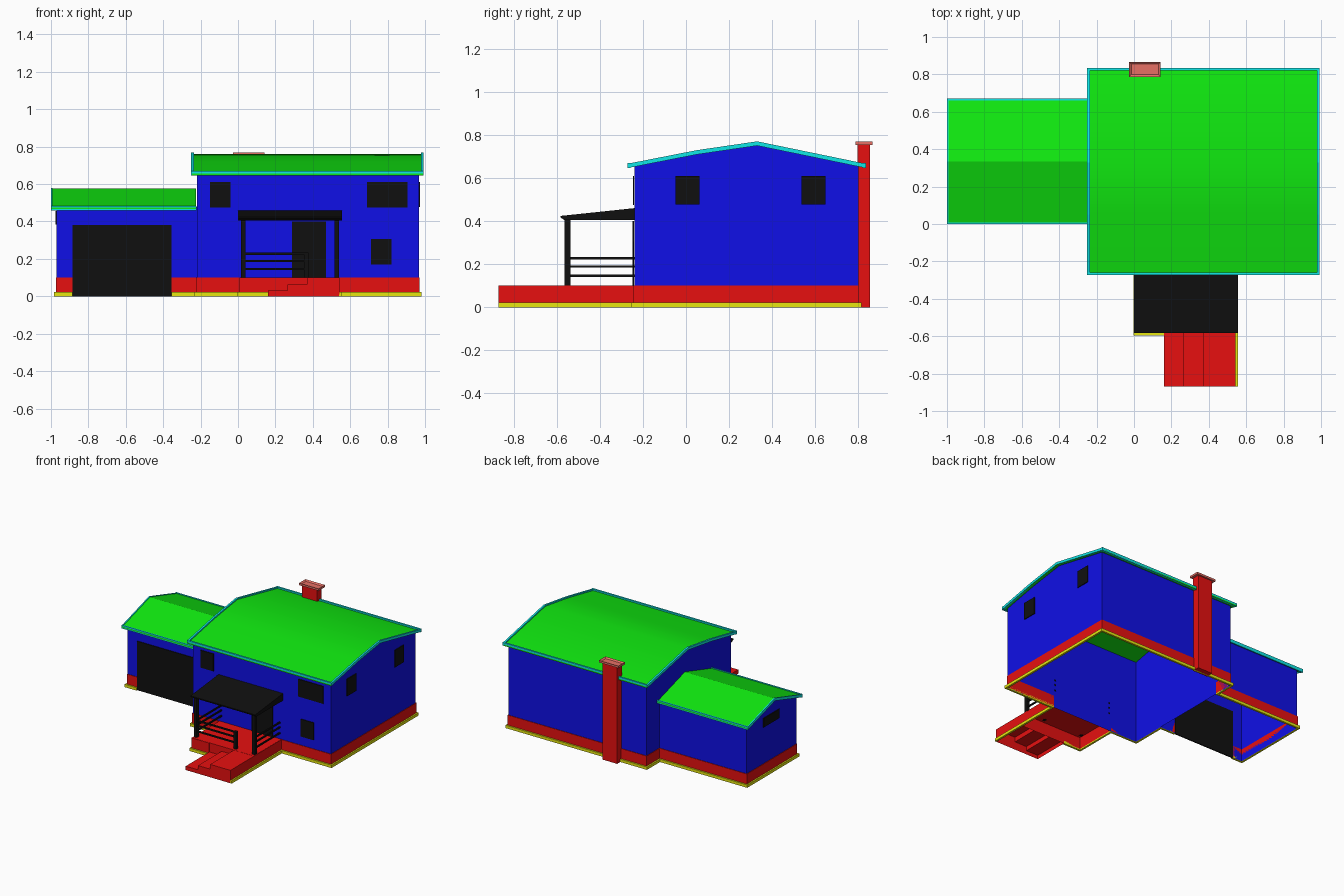
import bpy, bmesh, math
from mathutils import Vector

if "Cube" in bpy.data.objects:
    bpy.data.objects.remove(bpy.data.objects["Cube"])


def material(name, rgb):
    m = bpy.data.materials.new(name)
    m.diffuse_color = (*rgb, 1)
    m.use_nodes = True
    m.node_tree.nodes["Principled BSDF"].inputs["Base Color"].default_value = m.diffuse_color
    return m


LO, HI = 0.005, 0.8
BLUE = material("blue wall", (LO, LO, HI))
RED = material("red base", (HI, LO, LO))
GREEN = material("green roof", (LO, HI, LO))
CYAN = material("cyan trim", (LO, HI, HI))
YELLOW = material("yellow sill", (HI, HI, LO))
BLACK = material("black fittings", (LO, LO, LO))
PINK = material("pale red cap", (HI, 0.16, 0.13))


def finish(name, bm, mat):
    me = bpy.data.meshes.new(name)
    bm.to_mesh(me)
    bm.free()
    me.materials.append(mat)
    ob = bpy.data.objects.new(name, me)
    bpy.context.collection.objects.link(ob)
    return ob


def prism(name, profile, a, b, mat, axis="x", drop=None):
    """Extrude a (y,z) profile along x, or an (x,z) profile along y.
    drop(face) picks faces to leave open."""
    bm = bmesh.new()
    put = (lambda t, p: (t, p[0], p[1])) if axis == "x" else (lambda t, p: (p[0], t, p[1]))
    f = bm.faces.new([bm.verts.new(put(a, p)) for p in profile])
    r = bmesh.ops.extrude_face_region(bm, geom=[f])
    d = Vector((b - a, 0, 0)) if axis == "x" else Vector((0, b - a, 0))
    bmesh.ops.translate(bm, vec=d, verts=[v for v in r["geom"] if isinstance(v, bmesh.types.BMVert)])
    bmesh.ops.recalc_face_normals(bm, faces=bm.faces)
    if drop:
        bmesh.ops.delete(bm, geom=[q for q in bm.faces if drop(q)], context="FACES")
    return finish(name, bm, mat)


def box(name, x, y, z, mat, drop=None):
    return prism(name, [(y[0], z[0]), (y[1], z[0]), (y[1], z[1]), (y[0], z[1])], x[0], x[1], mat, drop=drop)


def strip(name, path, z0, z1, thick, mat):
    """Upright band along a plan path, thickened outwards."""
    bm = bmesh.new()
    cols = [(bm.verts.new((x, y, z0)), bm.verts.new((x, y, z1))) for x, y in path]
    for (a, b), (c, d) in zip(cols, cols[1:]):
        bm.faces.new((a, c, d, b))
    ob = finish(name, bm, mat)
    mod = ob.modifiers.new("thickness", "SOLIDIFY")
    mod.thickness, mod.offset, mod.use_even_offset = thick, 1, True
    return ob


def shift(pts, dz):
    return [(y, z + dz) for y, z in pts]


def height(pts, y):
    for (y0, z0), (y1, z1) in zip(pts, pts[1:]):
        if y0 <= y <= y1:
            return z0 + (z1 - z0) * (y - y0) / (y1 - y0)


def building(name, wx, wy, rx, line, w, thick, sink, right_end):
    """Open wall shell, roof sheet and trim; line is the top edge of the trim."""
    under = shift(line, -sink - 0.008)
    top = [(wy[0], height(under, wy[0]))] + [p for p in under if wy[0] < p[0] < wy[1]] \
        + [(wy[1], height(under, wy[1]))]
    prism(name + "_walls", [(wy[0], 0.004)] + top + [(wy[1], 0.004)], wx[0], wx[1], BLUE,
          drop=lambda f: abs(f.normal.z) > 0.5 or (not right_end and f.normal.x > 0.5))
    sheet = shift(line, -sink)
    roof = prism(name + "_roof", sheet + shift(sheet, -0.01)[::-1], rx[0] + 0.003, rx[1] - 0.003, GREEN)
    bpy.ops.object.select_all(action="DESELECT")
    roof.select_set(True)
    bpy.context.view_layer.objects.active = roof
    bpy.ops.object.shade_smooth_by_angle(angle=math.radians(30))
    # sloping boards at the gable ends
    band = line + shift(line, -thick)[::-1]
    prism(name + "_left_gable_trim", band, rx[0], rx[0] + w, CYAN)
    if right_end:
        prism(name + "_right_gable_trim", band, rx[1] - w, rx[1], CYAN)
    # level boards along the eaves
    for side, (y, z), s in (("front", line[0], 1), ("back", line[-1], -1)):
        ys = sorted((y, y + s * w))
        box(f"{name}_{side}_eave_trim", rx, ys, (z - thick, z + 0.004), CYAN)


# Main house and garage
building("house", (-0.22, 0.967), (-0.24, 0.80), (-0.25, 0.993),
         [(-0.272, 0.666), (0.05, 0.729), (0.33, 0.77), (0.835, 0.666)], 0.014, 0.02, 0.01, True)
building("garage", (-0.97, -0.22), (0.03, 0.64), (-1.0, -0.222),
         [(0.0, 0.48), (0.335, 0.58), (0.67, 0.48)], 0.009, 0.022, 0.004, False)

# Red plinth and yellow sill, broken at the garage door and the steps
right_run = [(0.54, -0.87), (0.54, -0.24), (0.967, -0.24), (0.967, 0.80), (-0.22, 0.80),
             (-0.22, 0.64), (-0.97, 0.64), (-0.97, 0.03), (-0.885, 0.03)]
left_run = [(-0.355, 0.03), (-0.22, 0.03), (-0.22, -0.24), (0.013, -0.24),
            (0.013, -0.58), (0.16, -0.58)]
for tag, run in (("right", right_run), ("left", left_run)):
    strip(tag + "_plinth", run, 0.01, 0.10, 0.004, RED)
    strip(tag + "_sill", run, 0.0, 0.022, 0.015, YELLOW)

# Porch floor and sideways steps, open underneath
is_bottom = lambda f: f.normal.z < -0.5
box("porch_floor", (0.013, 0.542), (-0.58, -0.241), (0.003, 0.101), RED, drop=is_bottom)
prism("steps", [(0.16, 0), (0.542, 0), (0.542, 0.10), (0.37, 0.10), (0.37, 0.063),
                (0.265, 0.063), (0.265, 0.03), (0.16, 0.03)], -0.87, -0.58, RED, axis="y", drop=is_bottom)

# Porch roof and posts
prism("porch_roof", [(-0.565, 0.405), (-0.24, 0.405), (-0.24, 0.46), (-0.582, 0.424), (-0.582, 0.416)],
      0.0, 0.555, BLACK)
for tag, x in (("left", 0.015), ("right", 0.515)):
    box(tag + "_porch_post", (x, x + 0.024), (-0.563, -0.537), (0.10, 0.41), BLACK)
box("newel_post", (0.355, 0.378), (-0.563, -0.537), (0.10, 0.235), BLACK)

# Railings: three rails on the front and both sides
for i, z in enumerate((0.14, 0.184, 0.222)):
    box(f"front_rail_{i}", (0.03, 0.365), (-0.555, -0.545), (z, z + 0.011), BLACK)
    for tag, x in (("left", 0.022), ("right", 0.522)):
        box(f"{tag}_rail_{i}", (x, x + 0.01), (-0.55, -0.237), (z, z + 0.011), BLACK)

# Doors
box("garage_door", (-0.885, -0.355), (0.024, 0.033), (0.0, 0.38), BLACK)
box("front_door", (0.29, 0.47), (-0.248, -0.2405), (0.10, 0.40), BLACK)

# Windows as thin plates
for i, (x, z) in enumerate((((-0.15, -0.04), (0.475, 0.61)), ((0.69, 0.905), (0.475, 0.61)),
                            ((0.71, 0.82), (0.17, 0.305)))):
    box(f"front_window_{i}", x, (-0.247, -0.2405), z, BLACK)
for i, y in enumerate(((-0.048, 0.062), (0.537, 0.647))):
    box(f"right_window_{i}", (0.9675, 0.974), y, (0.477, 0.61), BLACK)
box("garage_window", (-0.977, -0.9705), (0.245, 0.44), (0.385, 0.455), BLACK)

# Chimney stack with a recessed cap
box("chimney", (-0.005, 0.122), (0.795, 0.853), (0.0, 0.756), RED)
cap = box("chimney_cap", (-0.026, 0.142), (0.787, 0.866), (0.754, 0.77), PINK)
bm = bmesh.new()
bm.from_mesh(cap.data)
top = [f for f in bm.faces if f.normal.z > 0.5]
bmesh.ops.inset_region(bm, faces=top, thickness=0.016)
bmesh.ops.translate(bm, vec=(0, 0, -0.01), verts=top[0].verts)
bm.to_mesh(cap.data)
bm.free()
